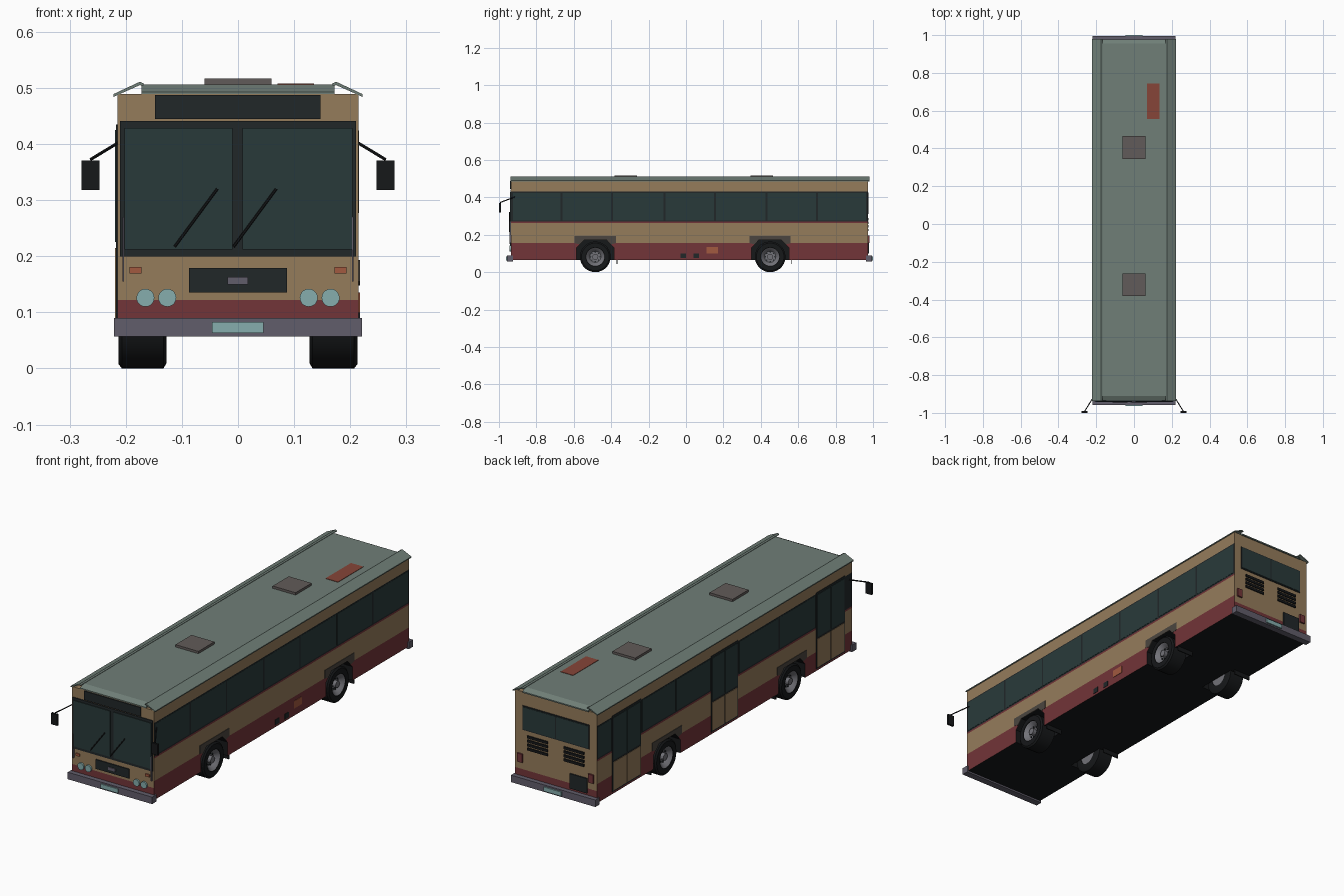
import bpy, bmesh, math
from mathutils import Vector

if "Cube" in bpy.data.objects:
    bpy.data.objects.remove(bpy.data.objects["Cube"])

COLORS = {
    "beige": (0.30, 0.20, 0.105), "red": (0.17, 0.035, 0.04), "glass": (0.022, 0.042, 0.042),
    "frame": (0.015, 0.02, 0.022), "roof": (0.16, 0.21, 0.185), "black": (0.008, 0.009, 0.01),
    "bumper": (0.12, 0.11, 0.145), "lamp": (0.24, 0.42, 0.42), "orange": (0.36, 0.10, 0.05),
    "hatch": (0.12, 0.105, 0.10), "hub": (0.17, 0.17, 0.19), "arch": (0.07, 0.06, 0.05),
    "roof_red": (0.24, 0.06, 0.04)}
MATS = {}
for key, c in COLORS.items():
    MATS[key] = bpy.data.materials.new(key)
    MATS[key].diffuse_color = (*c, 1)


def finish(name, bm, *mats):
    bmesh.ops.recalc_face_normals(bm, faces=bm.faces[:])
    me = bpy.data.meshes.new(name)
    bm.to_mesh(me)
    bm.free()
    ob = bpy.data.objects.new(name, me)
    bpy.context.collection.objects.link(ob)
    for m in mats:
        me.materials.append(MATS[m])
    return ob


def box(name, mat, xs, ys, zs):
    bm = bmesh.new()
    bmesh.ops.create_cube(bm, size=1)
    for v in bm.verts:
        v.co = [(a + b) / 2 + c * abs(b - a) for c, (a, b) in zip(v.co, (xs, ys, zs))]
    return finish(name, bm, mat)


def extrude(name, mats, pts, axis, a, b, index=0):
    """Prism of a 2D outline; axis 0: outline is (y, z), axis 1: outline is (x, z)."""
    bm = bmesh.new()
    place = (lambda p, t: (t, p[0], p[1])) if axis == 0 else (lambda p, t: (p[0], t, p[1]))
    A, B = ([bm.verts.new(place(p, t)) for p in pts] for t in (a, b))
    n = len(pts)
    bm.faces.new(A)
    bm.faces.new(B)
    for i in range(n):
        bm.faces.new((A[i], A[(i + 1) % n], B[(i + 1) % n], B[i]))
    for f in bm.faces:
        f.material_index = index
    return finish(name, bm, *mats)


def rod(name, mat, p, q, r, sides=8):
    p, q = Vector(p), Vector(q)
    bm = bmesh.new()
    bmesh.ops.create_cone(bm, cap_ends=True, segments=sides, radius1=r, radius2=r, depth=(q - p).length)
    rot = (q - p).to_track_quat('Z', 'Y')
    for v in bm.verts:
        v.co = rot @ v.co + (p + q) / 2
    return finish(name, bm, mat)


def lathe_x(name, mat, profile, y, z, side, segs=28):
    bm = bmesh.new()
    vs = [bm.verts.new((side * x, y, z + r)) for x, r in profile]
    es = [bm.edges.new(e) for e in zip(vs, vs[1:])]
    bmesh.ops.spin(bm, geom=vs + es, cent=(0, y, z), axis=(1, 0, 0), angle=2 * math.pi, steps=segs)
    bmesh.ops.remove_doubles(bm, verts=bm.verts[:], dist=1e-5)
    ob = finish(name, bm, mat)
    bpy.context.view_layer.objects.active = ob
    ob.select_set(True)
    bpy.ops.object.shade_smooth_by_angle(angle=math.radians(35))
    ob.select_set(False)
    return ob


W, F, R = 0.215, -0.935, 0.972          # half width, front y, rear y
WHEELS = (-0.485, 0.45)

# Body shell: stacked rings with coloured bands
body_mats = ("beige", "red", "frame", "black")
levels = [0.065, 0.122, 0.155, 0.262, 0.27, 0.43, 0.489]
side_mat, end_mat = [1, 1, 0, 1, 2, 0], [1, 0, 0, 0, 0, 0]
bm = bmesh.new()
rings = [[bm.verts.new((x, y, z)) for x, y in ((-W, F), (W, F), (W, R), (-W, R))] for z in levels]
for i in range(6):
    for k in range(4):
        j = (k + 1) % 4
        f = bm.faces.new((rings[i][k], rings[i][j], rings[i + 1][j], rings[i + 1][k]))
        f.material_index = (side_mat if k % 2 else end_mat)[i]
bm.faces.new(rings[0]).material_index = 3
bm.faces.new(rings[-1])
body = finish("body_shell", bm, *body_mats)

# Wheel arches cut into the body
bpy.context.view_layer.objects.active = body
for yc in WHEELS:
    for s in (-1, 1):
        pts = [(yc + a, z) for a, z in ((-.1, .04), (.1, .04), (.1, .13), (.06, .172), (-.06, .172), (-.1, .13))]
        cut = extrude("arch_cutter", body_mats, pts, 0, s * 0.115, s * 0.25, 3)
        cut.hide_render = True
        mod = body.modifiers.new("arch", 'BOOLEAN')
        mod.operation, mod.solver, mod.object = 'DIFFERENCE', 'EXACT', cut
        bpy.ops.object.modifier_apply(modifier=mod.name)
        bpy.data.objects.remove(cut)

# Arch trims, mudflaps, wheels
tyre = [(.127, .045), (.127, .072), (.133, .082), (.207, .082), (.213, .074), (.213, .05), (.198, .046), (.127, .045)]
rim = [(.19, 0), (.19, .03), (.199, .036), (.211, .05), (.203, .05), (.13, .046), (.13, 0)]
for yc in WHEELS:
    for s in (-1, 1):
        trim = [(yc + a, z) for a, z in ((-.11, .155), (-.11, .193), (.11, .193), (.11, .155),
                                         (.083, .148), (.06, .172), (-.06, .172), (-.083, .148))]
        extrude("arch_trim", ["arch"], trim, 0, s * (W - .002), s * (W + .002))
        box("mudflap", "black", (s * .127, s * .213), (yc + .113, yc + .118), (.043, .1))
        lathe_x("tyre", "black", tyre, yc, .082, s)
        lathe_x("wheel_rim", "hub", rim, yc, .082, s)
        rod("wheel_hub", "hub", (s * .185, yc, .082), (s * .207, yc, .082), .016, 12)
        for k in range(8):
            a = k * math.pi / 4
            y, z = yc + .025 * math.cos(a), .082 + .025 * math.sin(a)
            rod("wheel_nut", "frame", (s * .188, y, z), (s * .195, y, z), .004, 6)

# Roof slab with sloped ends, tilted side coves, hatches
extrude("roof_slab", ["roof"], [(F, .487), (R + .006, .487), (R + .006, .493), (.955, .506), (-.91, .506), (F, .493)],
        0, -.172, .172)
for s in (-1, 1):
    cove = [(s * .222, .484), (s * .222, .489), (s * .175, .511), (s * .168, .508), (s * .168, .504), (s * .175, .505)]
    extrude("roof_cove", ["roof"], cove, 1, F - .002, R + .008)
for y in (-.322, .405):
    box("roof_hatch", "hatch", (-.06, .06), (y - .06, y + .06), (.504, .517))
box("roof_panel", "roof_red", (.07, .135), (.555, .745), (.504, .508))

# Right side windows and skirt flaps
edges = [-.93, -.665, -.395, -.115, .155, .43, .70, .968]
for a, b in zip(edges, edges[1:]):
    box("side_window", "glass", (W - .002, W + .001), (a + .005, b - .005), (.277, .424))
for a, b, m in ((-.03, .0, "frame"), (.04, .07, "frame"), (.11, .17, "orange")):
    box("service_flap", m, (W - .002, W + .002), (a, b), (.10, .135) if m == "orange" else (.075, .1))

# Left side windows between the doors
for a, b in ((-.655, -.395), (-.385, -.09), (.13, .38), (.39, .635), (.87, .965)):
    box("side_window", "glass", (-W - .001, -W + .002), (a, b), (.277, .424))

# Double-leaf doors
for y0, y1 in ((-.88, -.665), (-.08, .12), (.645, .86)):
    box("door_frame", "frame", (-W - .002, -W + .002), (y0, y1), (.075, .435))
    mid = (y0 + y1) / 2
    for a, b in ((y0 + .006, mid - .003), (mid + .003, y1 - .006)):
        box("door_glass", "glass", (-W - .004, -W), (a, b), (.225, .425))
        box("door_panel", "beige", (-W - .004, -W), (a, b), (.082, .215))

# Windscreen, destination display, wipers
box("windscreen_frame", "frame", (-.21, .21), (F - .004, F + .004), (.2, .441))
for x0, x1 in ((-.202, -.01), (.008, .204)):
    box("windscreen_glass", "glass", (x0, x1), (F - .007, F), (.212, .429))
box("destination_display", "frame", (-.148, .147), (F - .005, F), (.445, .487))
for x in (-.113, -.008):
    rod("wiper", "black", (x, F - .009, .217), (x + .076, F - .009, .32), .0025, 6)

# Front grille, lamps and handles
box("grille", "frame", (-.087, .087), (F - .005, F), (.135, .179))
box("grille_plate", "bumper", (-.019, .018), (F - .009, F), (.15, .163))
for s in (-1, 1):
    for x in (.126, .165):
        rod("headlight", "lamp", (s * x, F + .002, .126), (s * x, F - .008, .126), .016, 20)
    box("front_indicator", "orange", (s * .172, s * .193), (F - .005, F), (.169, .181))
    box("corner_handle", "bumper", (s * .203, s * .206), (F - .008, F), (.155, .27))
    # Wing mirrors
    rod("mirror_arm", "black", (s * .214, -.915, .402), (s * .262, -.993, .373), .003, 6)
    box("mirror", "black", (s * .247, s * .279), (-1.0, -.99), (.318, .371))

# Bumpers with plates
for name, a, b, p in (("front", -.958, F + .01, -.963), ("rear", R - .01, .994, 1.0)):
    box(name + "_bumper", "bumper", (-.221, .221), (a, b), (.057, .09))
    box(name + "_number_plate", "lamp", (-.046, .045), (min(p, .99), max(p, a)), (.063, .083))

# Rear windows, vents, lights, engine grille
box("rear_window_frame", "frame", (-.175, .175), (R, R + .003), (.31, .425))
for s in (-1, 1):
    box("rear_window", "glass", (s * .003, s * .17), (R, R + .005), (.315, .42))
    for k in range(4):
        z = .22 + k * .019
        box("rear_vent", "black", (s * .042, s * .148), (R, R + .005), (z, z + .012))
    box("tail_light", "red", (s * .172, s * .2), (R, R + .008), (.155, .195))
box("engine_grille", "frame", (-.165, -.075), (R, R + .006), (.1, .17))

for m in bpy.data.materials:
    if m.users and not m.is_grease_pencil:
        m.use_nodes = True
        m.node_tree.nodes["Principled BSDF"].inputs["Base Color"].default_value = m.diffuse_color
